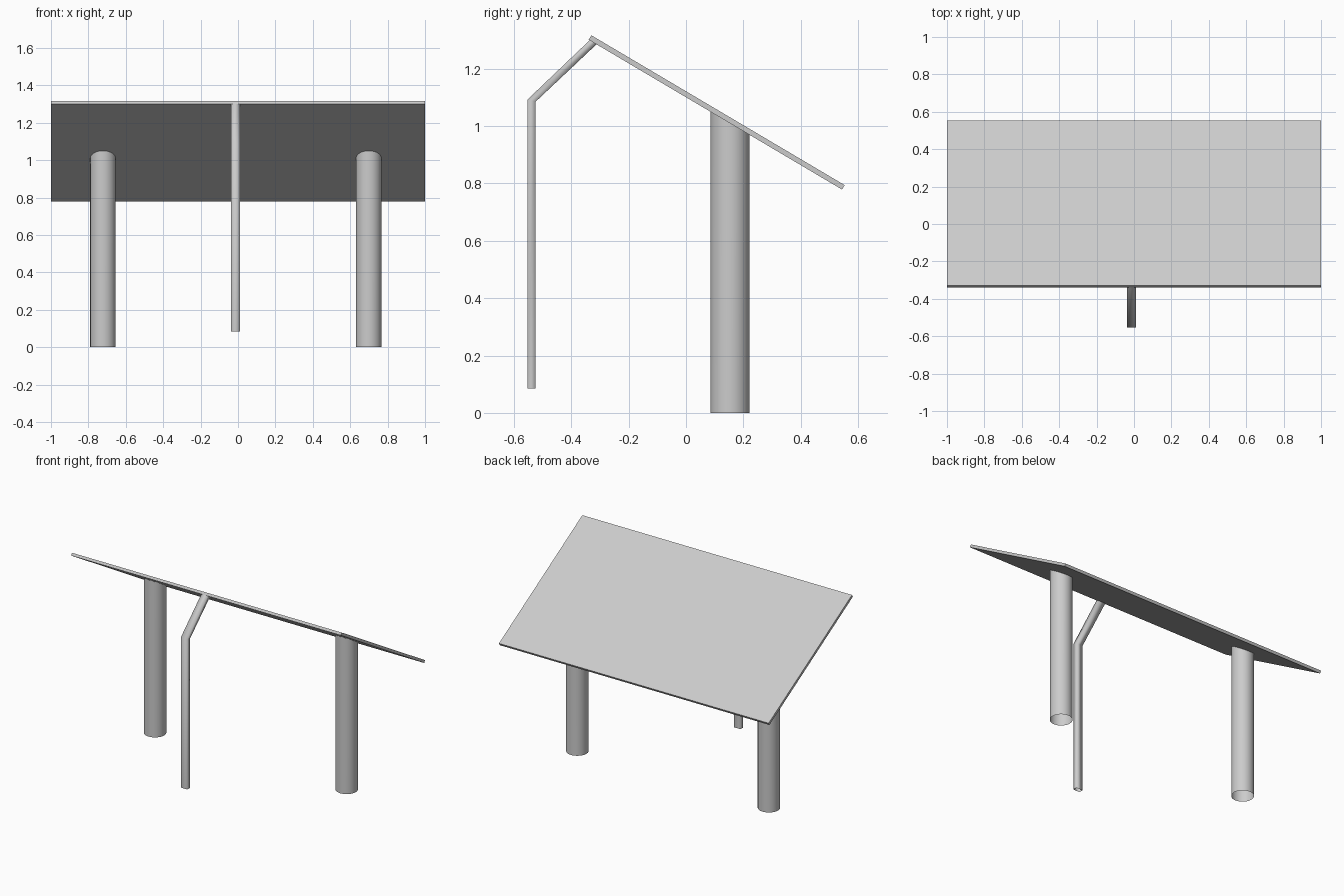
import bpy, bmesh, math

if "Cube" in bpy.data.objects:
    bpy.data.objects.remove(bpy.data.objects["Cube"])

TILT = math.radians(30.6)
PANEL_Y, PANEL_Z = 0.107, 1.0475
THICK = 0.018


def finish(name, bm, smooth_angle=None):
    bmesh.ops.recalc_face_normals(bm, faces=bm.faces)
    mesh = bpy.data.meshes.new(name)
    bm.to_mesh(mesh)
    bm.free()
    obj = bpy.data.objects.new(name, mesh)
    bpy.context.collection.objects.link(obj)
    if smooth_angle:
        bpy.ops.object.select_all(action='DESELECT')
        obj.select_set(True)
        bpy.context.view_layer.objects.active = obj
        bpy.ops.object.shade_smooth_by_angle(angle=math.radians(smooth_angle))
    return obj


def underside(y):
    """Height of the panel's lower face at a given y."""
    return PANEL_Z - THICK / 2 / math.cos(TILT) - math.tan(TILT) * (y - PANEL_Y)


# Tilted panel
bm = bmesh.new()
bmesh.ops.create_cube(bm, size=1)
panel = finish("panel", bm)
panel.scale = (2.0, 1.026, THICK)
panel.rotation_euler.x = -TILT
panel.location = (0, PANEL_Y, PANEL_Z)

# Open round posts, mitred to meet the panel
for name, x in (("left_post", -0.722), ("right_post", 0.699)):
    bm = bmesh.new()
    bmesh.ops.create_cone(bm, cap_ends=False, segments=48,
                          radius1=0.068, radius2=0.068, depth=1)
    for v in bm.verts:
        v.co.x += x
        v.co.y += 0.153
        v.co.z = underside(v.co.y) if v.co.z > 0 else 0
    finish(name, bm, 30)

# Bent rectangular conduit: (outer y, outer z, inner y, inner z) per section
sections = [(-0.553, 0.085, -0.524, 0.085),
            (-0.553, 1.092, -0.524, 1.085),
            (-0.336, underside(-0.336), -0.312, underside(-0.312))]
bm = bmesh.new()
rings = []
for yo, zo, yi, zi in sections:
    rings.append([bm.verts.new(c) for c in ((-0.037, yo, zo), (0.011, yo, zo),
                                            (0.011, yi, zi), (-0.037, yi, zi))])
for a, b in zip(rings, rings[1:]):
    for i in range(4):
        j = (i + 1) % 4
        bm.faces.new((a[i], a[j], b[j], b[i]))
finish("conduit", bm, 95)
